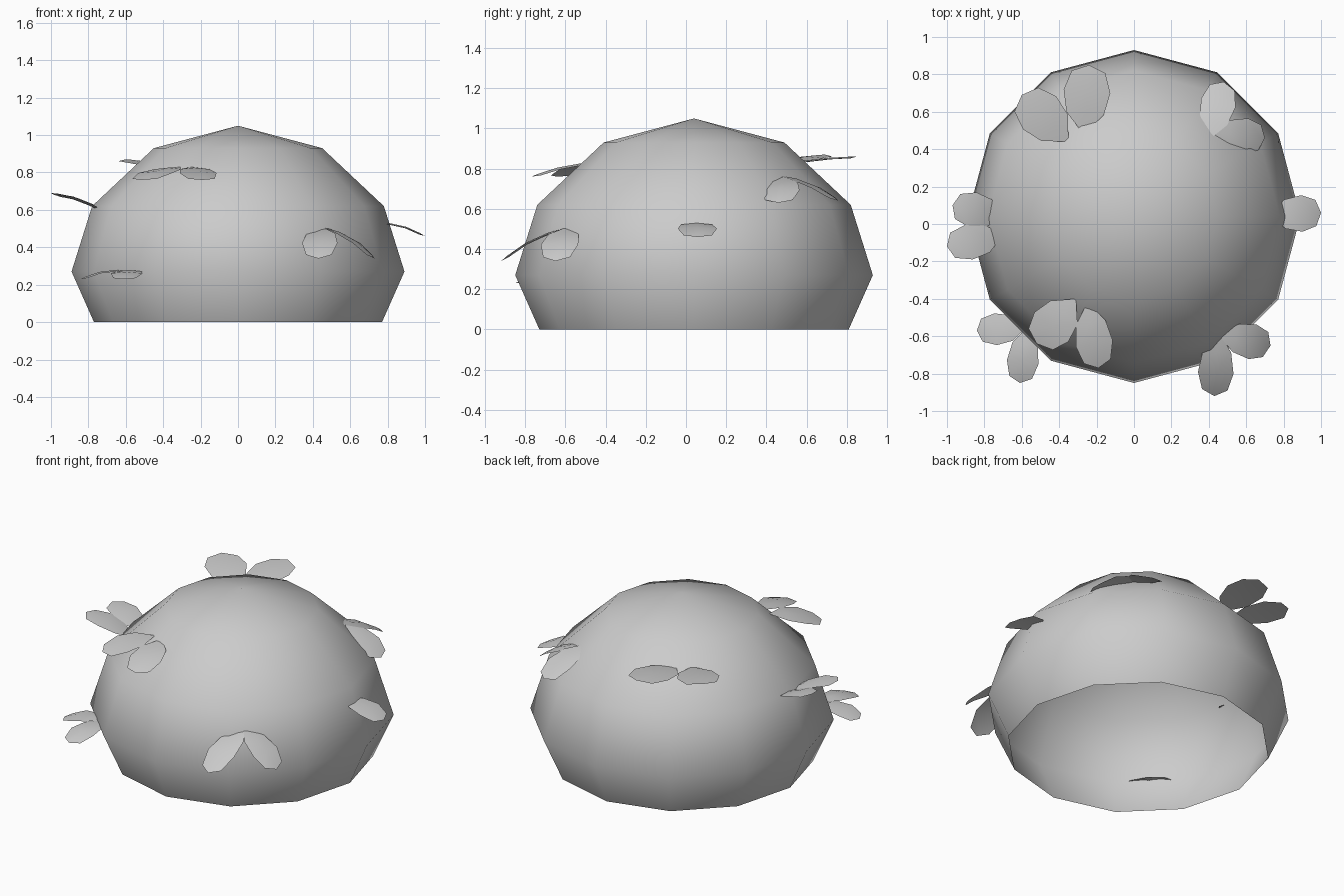
import bpy, bmesh, math
from mathutils import Vector

if "Cube" in bpy.data.objects:
    bpy.data.objects.remove(bpy.data.objects["Cube"])


def make_object(name, verts, faces):
    bm = bmesh.new()
    vs = [bm.verts.new(v) for v in verts]
    for f in faces:
        bm.faces.new([vs[i] for i in f])
    bmesh.ops.recalc_face_normals(bm, faces=bm.faces)
    mesh = bpy.data.meshes.new(name)
    bm.to_mesh(mesh)
    bm.free()
    for p in mesh.polygons:
        p.use_smooth = True
    ob = bpy.data.objects.new(name, mesh)
    bpy.context.collection.objects.link(ob)
    return ob


# Bush body: 12-sided dome, open underneath
SIDES, CY = 12, 0.04
profile = [(0.77, 0), (0.89, 0.27), (0.78, 0.62), (0.45, 0.93)]
verts = [(r * math.sin(math.tau * i / SIDES), CY + r * math.cos(math.tau * i / SIDES), z)
         for r, z in profile for i in range(SIDES)] + [(0, CY, 1.05)]
faces = []
for k in range(len(profile) - 1):
    for i in range(SIDES):
        j = (i + 1) % SIDES
        a, b = k * SIDES, (k + 1) * SIDES
        faces.append((a + i, a + j, b + j, b + i))
top = (len(profile) - 1) * SIDES
for i in range(SIDES):
    faces.append((top + i, top + (i + 1) % SIDES, len(verts) - 1))
make_object("bush_body", verts, faces)


# Leaf: arched blade, narrow at the stem and rounded at the tip
def leaf(name, base, tip, width, arch=0.025, fold=0.008):
    base, tip = Vector(base), Vector(tip)
    axis = tip - base
    side = axis.cross(Vector((0, 0, 1))).normalized()
    up = side.cross(axis).normalized()
    vs = [base]
    for t, w in ((0.3, 0.40), (0.62, 0.5), (0.9, 0.36)):
        mid = base + axis * t + up * arch * 4 * t * (1 - t)
        vs += [mid - side * width * w - up * fold, mid,
               mid + side * width * w - up * fold]
    vs.append(tip)
    fs = [(0, 2, 1), (0, 3, 2)]
    for k in (1, 4):
        fs += [(k, k + 1, k + 4, k + 3), (k + 1, k + 2, k + 5, k + 4)]
    fs += [(7, 8, 10), (8, 9, 10)]
    make_object(name, vs, fs)


# Leaf sprigs around the bush: stem point, tip point, width
leaf("leaf_back_left_1", (-0.35, 0.44, 0.82), (-0.60, 0.69, 0.87), 0.25, 0.01)
leaf("leaf_back_left_2", (-0.27, 0.48, 0.82), (-0.24, 0.85, 0.86), 0.25, 0.01)
leaf("leaf_back_right_1", (0.40, 0.45, 0.77), (0.48, 0.76, 0.64), 0.19)
leaf("leaf_back_right_2", (0.42, 0.49, 0.76), (0.70, 0.46, 0.63), 0.19)
leaf("leaf_left_1", (-0.70, 0.04, 0.58), (-0.97, 0.10, 0.68), 0.19)
leaf("leaf_left_2", (-0.70, -0.06, 0.58), (-1.00, -0.12, 0.69), 0.19)
leaf("leaf_front_left_high_1", (-0.31, -0.40, 0.83), (-0.52, -0.64, 0.76), 0.24, 0.02)
leaf("leaf_front_left_high_2", (-0.25, -0.42, 0.83), (-0.19, -0.77, 0.76), 0.20, 0.02)
leaf("leaf_front_left_low_1", (-0.57, -0.55, 0.27), (-0.84, -0.57, 0.23), 0.17)
leaf("leaf_front_left_low_2", (-0.57, -0.55, 0.27), (-0.61, -0.85, 0.23), 0.17)
leaf("leaf_front_right_1", (0.45, -0.57, 0.51), (0.43, -0.92, 0.34), 0.19, 0.03)
leaf("leaf_front_right_2", (0.45, -0.59, 0.51), (0.73, -0.65, 0.34), 0.19, 0.03)
leaf("leaf_right", (0.72, 0.05, 0.53), (1.00, 0.06, 0.46), 0.195, 0.025)
